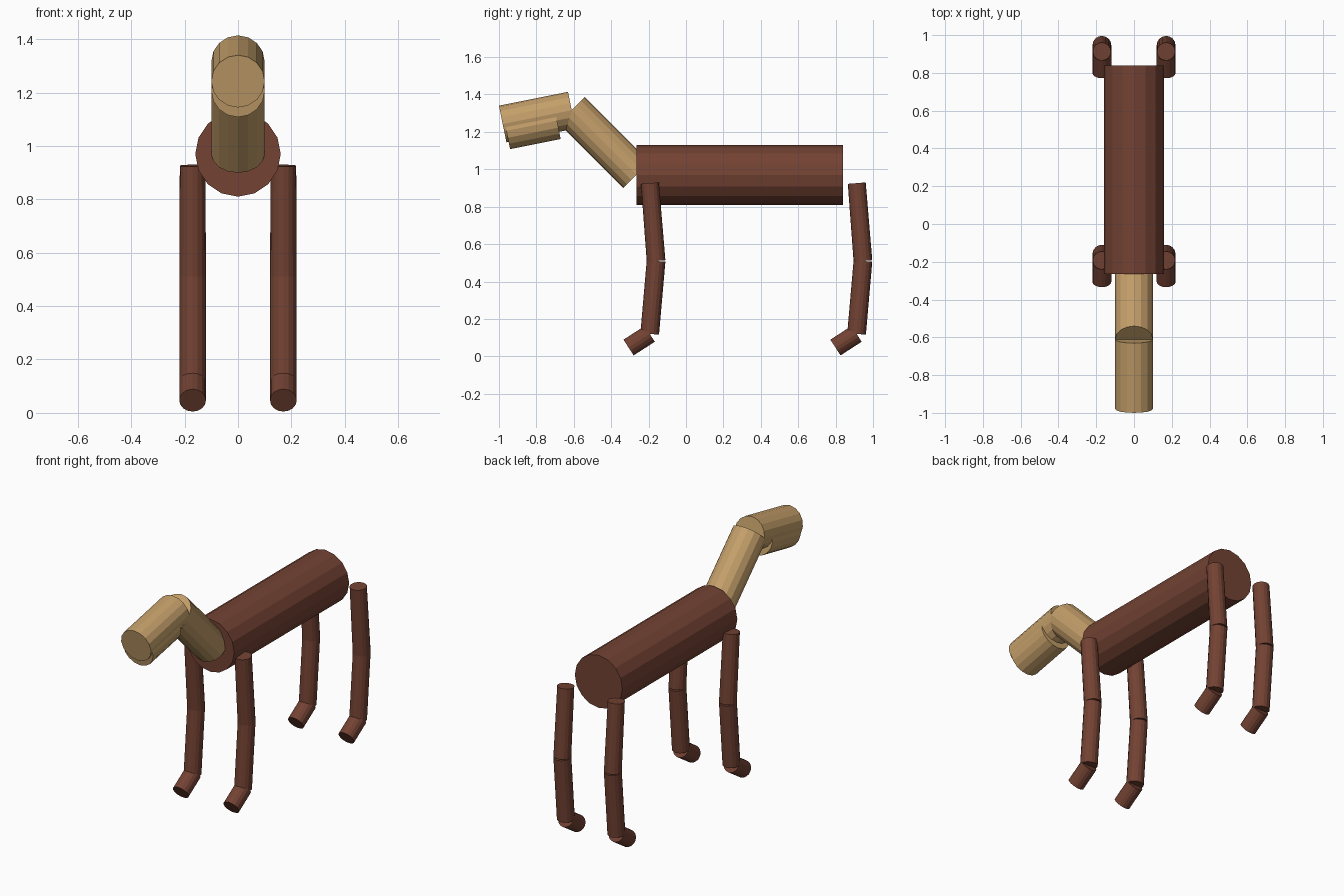
import bpy, bmesh, math
from mathutils import Matrix, Vector

if "Cube" in bpy.data.objects:
    bpy.data.objects.remove(bpy.data.objects["Cube"])


def material(name, rgb):
    """Flat colour from 0-255 sRGB."""
    m = bpy.data.materials.new(name)
    lin = [((c / 255 + 0.055) / 1.055) ** 2.4 for c in rgb]
    m.diffuse_color = (*lin, 1)
    m.use_nodes = True
    m.node_tree.nodes["Principled BSDF"].inputs["Base Color"].default_value = m.diffuse_color
    return m


BROWN = material("chestnut_brown", (115, 66, 51))
TAN = material("camel_tan", (196, 159, 106))


def tube(name, x, start, end, r1, r2, mat, sides=16):
    """Capped cylinder between two (y, z) points in the plane at x."""
    a, b = Vector((x, *start)), Vector((x, *end))
    d = b - a
    turn = Matrix.Rotation(math.atan2(-d.y, d.z), 4, 'X')
    bm = bmesh.new()
    bmesh.ops.create_cone(bm, cap_ends=True, segments=sides, radius1=r1,
                          radius2=r2, depth=d.length)
    mesh = bpy.data.meshes.new(name)
    bm.to_mesh(mesh)
    bm.free()
    mesh.materials.append(mat)
    ob = bpy.data.objects.new(name, mesh)
    ob.matrix_world = Matrix.Translation((a + b) / 2) @ turn
    bpy.context.collection.objects.link(ob)
    return ob


# Trunk, neck, head and jaw
chest = (-0.265, 0.97)
poll = (-0.611, 1.316)
tube("body", 0, chest, (0.84, 0.97), 0.16, 0.16, BROWN)
tube("neck", 0, chest, poll, 0.1, 0.1, TAN)
tube("head", 0, poll, (-0.98, 1.242), 0.1, 0.1, TAN)
tube("jaw", 0, (-0.69, 1.26), (-0.96, 1.206), 0.1, 0.1, TAN)

# Four legs, each a thigh, shin and foot
for pos, dy in (("front", 0), ("hind", 1.106)):
    hip, knee = (-0.193 + dy, 0.926), (-0.16 + dy, 0.51)
    ankle, toe = (-0.194 + dy, 0.12), (-0.307 + dy, 0.047)
    for side, x in (("left", 0.17), ("right", -0.17)):
        tag = f"{pos}_{side}"
        tube(f"{tag}_thigh", x, hip, knee, 0.048, 0.05, BROWN)
        tube(f"{tag}_shin", x, knee, ankle, 0.05, 0.05, BROWN)
        tube(f"{tag}_foot", x, ankle, toe, 0.05, 0.05, BROWN)
